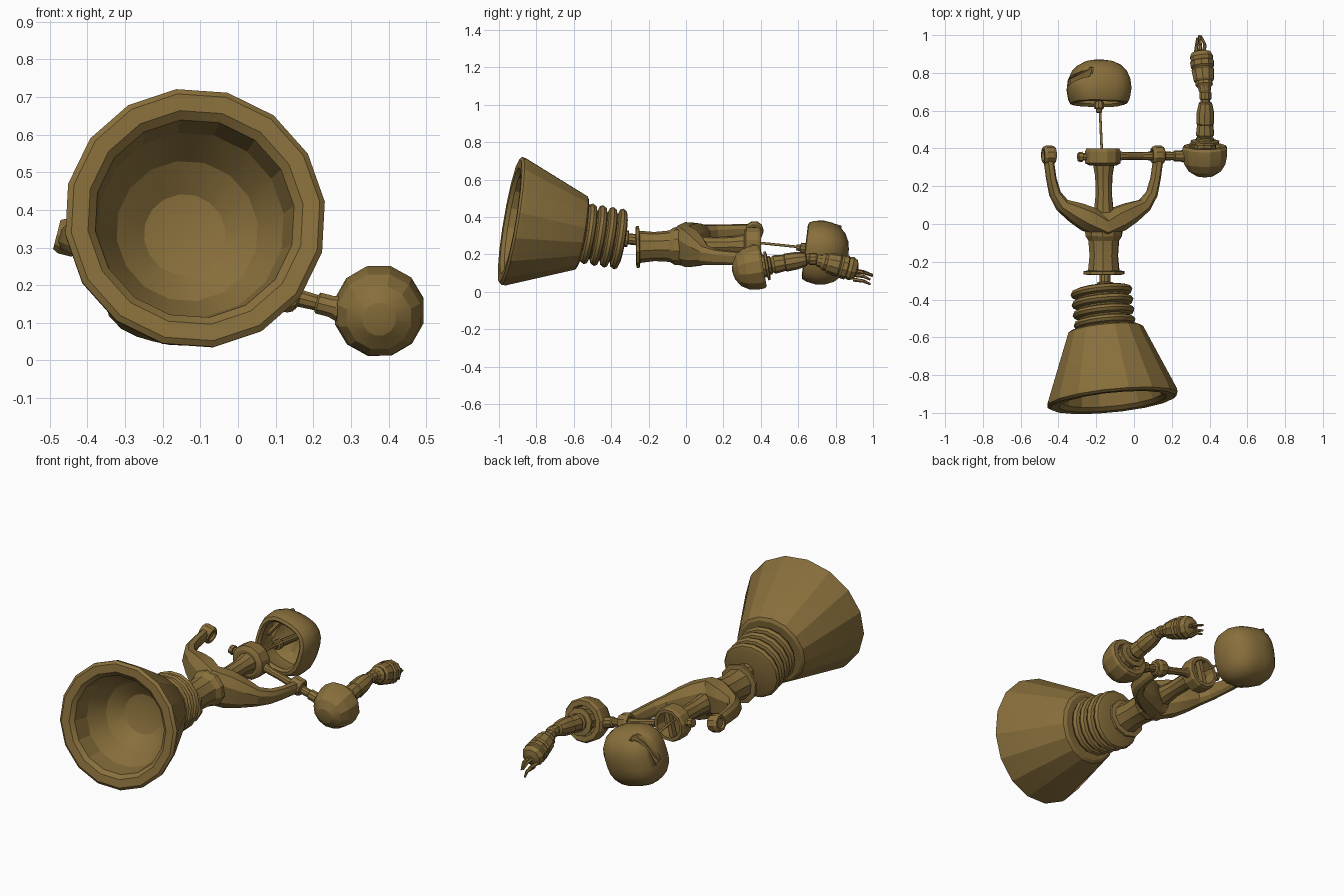
import bpy, bmesh, math
from mathutils import Vector as V, Matrix

S = V((0.968, 0, -0.25))      # shoulder line, the body is rolled
N = V((0.25, 0, 0.968))       # chest facing
Y = V((0, 1, 0))
brass = bpy.data.materials.new("aged_brass")
brass.diffuse_color = (0.25, 0.16, 0.045, 1)


def finish(name, bm, angle=20):
    bmesh.ops.recalc_face_normals(bm, faces=bm.faces)
    me = bpy.data.meshes.new(name)
    bm.to_mesh(me)
    bm.free()
    me.materials.append(brass)
    ob = bpy.data.objects.new(name, me)
    bpy.context.collection.objects.link(ob)
    bpy.ops.object.select_all(action='DESELECT')
    ob.select_set(True)
    bpy.context.view_layer.objects.active = ob
    bpy.ops.object.shade_smooth_by_angle(angle=math.radians(angle))
    return ob


def skin(bm, rings):
    for a, b in zip(rings, rings[1:]):
        n = max(len(a), len(b))
        for i in range(n):
            j = (i + 1) % n
            if len(a) == 1:
                bm.faces.new((a[0], b[i], b[j]))
            elif len(b) == 1:
                bm.faces.new((a[i], a[j], b[0]))
            else:
                bm.faces.new((a[i], a[j], b[j], b[i]))
    for r in (rings[0], rings[-1]):
        if len(r) > 2:
            bm.faces.new(r)


def lathe(name, base, axis, profile, sides=12, power=2, angle=20):
    """Revolve (distance, radius) pairs; power > 2 squares the section."""
    base, axis = V(base), V(axis).normalized()
    ref = S if abs(axis.dot(S)) < 0.8 else Y
    e1 = (ref - axis * ref.dot(axis)).normalized()
    e2 = axis.cross(e1)
    bm, rings = bmesh.new(), []
    for t, r in profile:
        ring = []
        for i in range(sides if r > 0 else 1):
            a = 2 * math.pi * i / sides
            c, s = math.cos(a), math.sin(a)
            k = r * (abs(c) ** power + abs(s) ** power) ** (-1 / power)
            ring.append(bm.verts.new(base + axis * t + (e1 * c + e2 * s) * k))
        rings.append(ring)
    skin(bm, rings)
    return finish(name, bm, angle)


def rod(name, p, q, r1, r2=None, sides=8):
    p, q = V(p), V(q)
    return lathe(name, p, q - p, [(0, r1), ((q - p).length, r2 or r1)], sides, angle=50)


def block(name, centre, x, y, z, size):
    bm = bmesh.new()
    bmesh.ops.create_cube(bm, size=1)
    m = Matrix((x * size[0], y * size[1], z * size[2])).transposed()
    for v in bm.verts:
        v.co = m @ v.co + V(centre)
    return finish(name, bm)


# Bell base, hollow towards the front
D = V((-0.10, 0.98, -0.165)).normalized()
RIM = V((-0.113, -0.94, 0.38))
lathe("bell", RIM, D, [(0.395, 0), (0.395, 0.185), (0.385, 0.202), (0.03, 0.348),
      (0.01, 0.35), (-0.002, 0.335), (0, 0.29), (0.02, 0.268), (0.12, 0.25),
      (0.22, 0.19), (0.28, 0.11), (0.3, 0)], 16)

# Bellows with four rolled rings
prof = [(0, 0.13)]
for k in range(4):
    prof += [(0.012 + k * 0.055 + dt, r) for dt, r in
             ((0, 0.132), (0.008, 0.157), (0.024, 0.166), (0.04, 0.157), (0.048, 0.132))]
lathe("bellows", RIM + D * 0.39, D, prof, 16)
lathe("waist_stub", (-0.153, -0.36, 0.288), (0, 1, -0.1),
      [(0, 0.045), (0.05, 0.045), (0.052, 0.03), (0.12, 0.03)], 10)

# Torso column and collar
lathe("torso_column", (-0.16, -0.268, 0.24), (0, 1, 0.02),
      [(0, 0.1), (0.003, 0.112), (0.018, 0.112), (0.022, 0.086), (0.1, 0.078),
       (0.18, 0.084), (0.205, 0.1), (0.26, 0.106), (0.3, 0.09), (0.33, 0.055),
       (0.42, 0.045), (0.52, 0.047), (0.59, 0.06)], 10)
C = V((-0.165, 0.31, 0.25))
lathe("collar", C, Y, [(0, 0), (0, 0.075), (0.012, 0.097), (0.075, 0.097),
      (0.09, 0.09), (0.09, 0.072), (0.03, 0.066), (0.03, 0)], 12)
block("collar_bar", C + Y * 0.065, N, Y, S, (0.15, 0.03, 0.025))
lathe("collar_knob", C + Y * 0.045 - S * 0.09, -S,
      [(0, 0.02), (0.02, 0.02), (0.022, 0.028), (0.045, 0.024)], 8)

# Forked ribs: octagonal sections swept on both sides
O = V((-0.162, 0, 0.252))
stations = [(0.0, -0.015, 0.06, 0.105), (0.08, 0.025, 0.065, 0.1),
            (0.15, 0.06, 0.055, 0.08), (0.225, 0.1, 0.036, 0.05),
            (0.265, 0.16, 0.028, 0.04), (0.285, 0.24, 0.024, 0.036),
            (0.298, 0.33, 0.024, 0.034), (0.298, 0.36, 0.02, 0.03)]
for side, label in ((-1, "left"), (1, "right")):
    bm, rings = bmesh.new(), []
    for i, (s, t, w, h) in enumerate(stations):
        a, b = stations[max(i - 1, 0)], stations[min(i + 1, 7)]
        tan = V((b[0] - a[0], b[1] - a[1])).normalized()
        if i == 0:
            tan = V((1, 0))
        across = -S * side * tan.y + Y * tan.x
        mid = O + S * side * s + Y * t
        rings.append([bm.verts.new(mid + across * w * p + N * h * q) for p, q in
                      ((1, .5), (.5, 1), (-.5, 1), (-1, .5), (-1, -.5), (-.5, -1), (.5, -1), (1, -.5))])
    skin(bm, rings)
    finish(label + "_rib", bm)
    lathe(label + "_shoulder_ring", O + S * side * 0.265 + Y * 0.365, S * side,
          [(0.012, 0), (0.012, 0.025), (0, 0.03), (0, 0.042), (0.015, 0.05), (0.05, 0.05),
           (0.065, 0.042), (0.065, 0.03), (0.053, 0.025), (0.053, 0)], 10)

# Shoulder bar and dome
lathe("shoulder_bar", C + Y * 0.05 + S * 0.085, S,
      [(0, 0.03), (0.02, 0.022), (0.1, 0.02), (0.2, 0.024), (0.205, 0.034), (0.25, 0.034),
       (0.255, 0.024), (0.3, 0.022), (0.305, 0.03), (0.34, 0.03), (0.36, 0.036), (0.4, 0.03)], 10)
lathe("shoulder_dome", (0.375, 0.247, 0.108), (0, 0.98, 0.17),
      [(0, 0), (0.008, 0.045), (0.035, 0.088), (0.075, 0.113), (0.12, 0.122), (0.155, 0.122),
       (0.168, 0.113), (0.168, 0.085), (0.13, 0.075), (0.13, 0)], 12)

# Arm
lathe("upper_arm", (0.375, 0.37, 0.128), (0.003, 0.26, 0.045),
      [(0, 0.06), (0.055, 0.06), (0.058, 0.078), (0.07, 0.078), (0.074, 0.05), (0.085, 0.05),
       (0.09, 0.04), (0.105, 0.05), (0.16, 0.044), (0.165, 0.049), (0.225, 0.047),
       (0.25, 0.042), (0.275, 0.036), (0.28, 0.026), (0.315, 0.026)], 10)
lathe("elbow", (0.378, 0.655, 0.175), (0, 1, 0),
      [(0, 0.024), (0.008, 0.033), (0.04, 0.033), (0.05, 0.024)], 10)
lathe("forearm", (0.376, 0.69, 0.173), (-0.021, 0.22, -0.056),
      [(0, 0.026), (0.02, 0.034), (0.035, 0.036), (0.05, 0.048), (0.065, 0.046), (0.075, 0.055),
       (0.13, 0.062), (0.14, 0.054), (0.15, 0.064), (0.175, 0.066), (0.18, 0.058),
       (0.2, 0.064), (0.225, 0.052), (0.235, 0.025)], 10)

# Fingers, two segments each
for i, (x, z, bend) in enumerate(((0.375, 0.12, -0.022), (0.352, 0.125, -0.008),
                                  (0.332, 0.1, 0.004), (0.352, 0.075, -0.01))):
    k = (x, 0.95, z - 0.018)
    rod(f"finger_{i}_base", (x - 0.006, 0.895, z - 0.01), k, 0.011, 0.009, 6)
    rod(f"finger_{i}_tip", k, (x + bend, 0.998 - 0.012 * (i > 1), z - 0.035), 0.009, 0.006, 6)

# Neck rod and connector
rod("neck_rod", (-0.168, 0.33, 0.268), (-0.18, 0.6, 0.24), 0.007)
H = V((-0.185, 0.635, 0.22))
A = V((0, 0.99, -0.12)).normalized()
lathe("neck_connector", H - A * 0.045 + V((0, 0, 0.012)), A,
      [(0, 0.016), (0.02, 0.018), (0.022, 0.028), (0.055, 0.028), (0.057, 0.02), (0.2, 0.02)], 10)

# Rounded-square helmet, hollow below, with a visor slit
head = lathe("helmet", H, A,
      [(0.185, 0), (0.17, 0.085), (0.13, 0.125), (0.06, 0.132), (0.015, 0.118), (0, 0.13),
       (0.005, 0.147), (0.03, 0.158), (0.08, 0.166), (0.13, 0.16), (0.175, 0.141),
       (0.205, 0.113), (0.225, 0.075), (0.233, 0.035), (0.235, 0)], 24, 2.8, 35)
out = V((-0.8, 0, 0.6))
u = V((0.6, 0.3, 0.8)).normalized()
v = out.cross(u).normalized()
slot = V((-0.295, 0.775, 0.295))
cutter = block("visor_cutter", slot, u, out, v, (0.19, 0.14, 0.04))
cutter.hide_render = True
cutter.hide_set(True)
mod = head.modifiers.new("visor", 'BOOLEAN')
mod.operation = 'DIFFERENCE'
mod.object = cutter
mod.solver = 'EXACT'
bpy.context.view_layer.objects.active = head
bpy.ops.object.modifier_apply(modifier="visor")
bpy.data.objects.remove(cutter)
block("visor_bar", slot - out * 0.025, u, out, v, (0.2, 0.015, 0.06))
